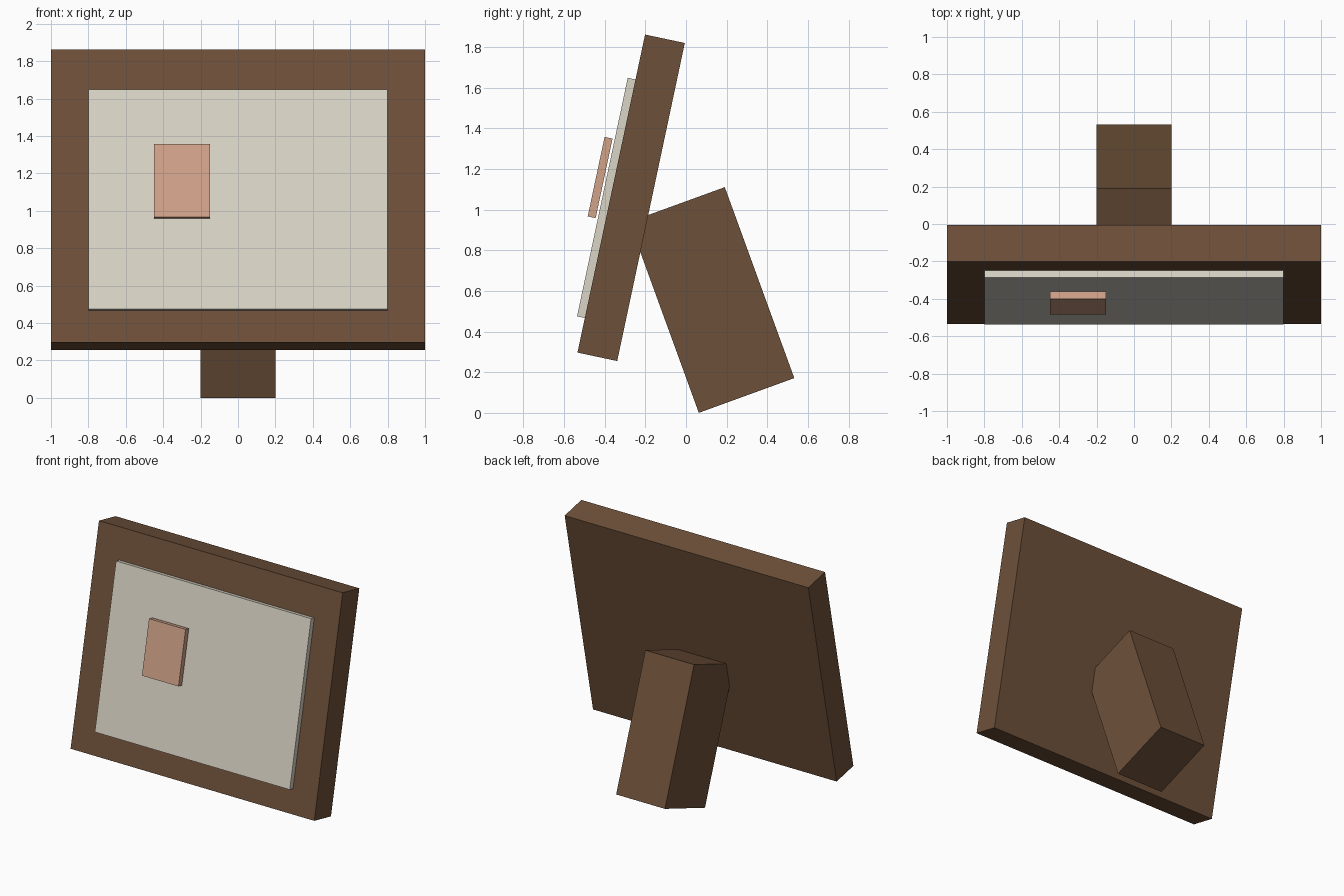
import bpy
from math import radians
from mathutils import Matrix, Vector

if "Cube" in bpy.data.objects:
    bpy.data.objects.remove(bpy.data.objects["Cube"])


def material(name, rgb):
    m = bpy.data.materials.new(name)
    m.diffuse_color = (*rgb, 1.0)
    m.use_nodes = True
    m.node_tree.nodes["Principled BSDF"].inputs["Base Color"].default_value = m.diffuse_color
    return m


wood = material("brown wood", (0.155, 0.081, 0.041))
cream = material("cream panel", (0.70, 0.66, 0.565))
peach = material("peach patch", (0.63, 0.36, 0.25))


def box(name, size, loc, tilt, mat):
    """Box of full size, tilted about x."""
    bpy.ops.mesh.primitive_cube_add(size=1, location=loc, rotation=(radians(tilt), 0, 0))
    ob = bpy.context.object
    ob.name = name
    ob.scale = size
    bpy.ops.object.transform_apply(location=False, rotation=False, scale=True)
    ob.data.materials.append(mat)
    return ob


LEAN = -12
CENTRE = Vector((0, -0.27, 1.0585))


def on_board(x, out, up):
    """Point in the leaning board's own axes; out is towards the viewer."""
    return CENTRE + Matrix.Rotation(radians(LEAN), 3, "X") @ Vector((x, -out, up))


# Leaning board with raised panel and small floating patch
box("frame_board", (2.0, 0.2, 1.6), CENTRE, LEAN, wood)
box("front_panel", (1.6, 0.04, 1.2), on_board(0, 0.119, -0.026), LEAN, cream)
box("small_patch", (0.3, 0.04, 0.4), on_board(-0.3, 0.17, 0.066), LEAN, peach)

# Thick rear support, tilted the other way and sunk into the board
box("rear_support", (0.4, 0.5, 1.0), (0, 0.127, 0.5555), 20, wood)
